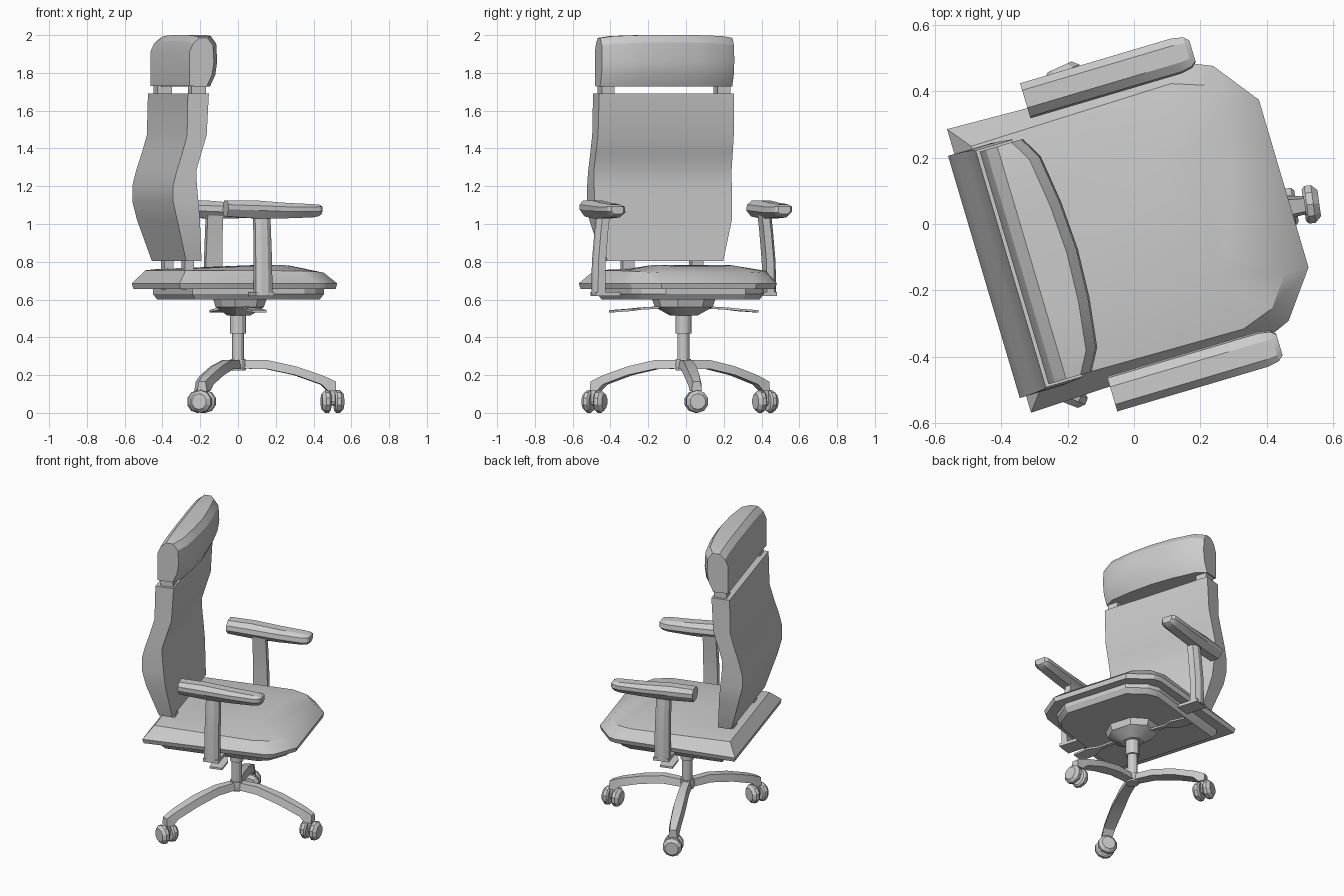
import bpy, bmesh, math
from mathutils import Matrix, Vector

cube = bpy.data.objects.get("Cube")
if cube:
    bpy.data.objects.remove(cube, do_unlink=True)

grey = bpy.data.materials.new("plain_grey")
grey.use_nodes = True
grey.diffuse_color = (0.6, 0.6, 0.6, 1)
grey.node_tree.nodes["Principled BSDF"].inputs["Base Color"].default_value = (0.6, 0.6, 0.6, 1)

# The upper chair is turned on its base; local x is forward, y is left
TURN = Matrix.Translation((0, -0.012, 0)) @ Matrix.Rotation(math.radians(16.5), 4, "Z")
parts = []


def finish(name, bm, matrix):
    bm.transform(matrix)
    bmesh.ops.recalc_face_normals(bm, faces=bm.faces)
    mesh = bpy.data.meshes.new(name)
    bm.to_mesh(mesh)
    bm.free()
    mesh.materials.append(grey)
    obj = bpy.data.objects.new(name, mesh)
    bpy.context.collection.objects.link(obj)
    parts.append(obj)


def loft(name, rings, matrix=TURN):
    """Skin a run of equal-length rings and cap both ends."""
    bm = bmesh.new()
    loops = [[bm.verts.new(p) for p in ring] for ring in rings]
    for a, b in zip(loops, loops[1:]):
        for i in range(len(a)):
            j = (i + 1) % len(a)
            bm.faces.new((a[i], a[j], b[j], b[i]))
    bm.faces.new(loops[0])
    bm.faces.new(loops[-1])
    finish(name, bm, matrix)


def rect(x, y, z, hx, hy):
    return [(x + sx * hx, y + sy * hy, z) for sx, sy in ((-1, -1), (1, -1), (1, 1), (-1, 1))]


def circle(r, z, n=12):
    return [(r * math.cos(2 * math.pi * i / n), r * math.sin(2 * math.pi * i / n), z) for i in range(n)]


def plan(half):
    """Mirror a half outline of (x, y, z) into a closed ring."""
    return half + [(x, -y, z) for x, y, z in reversed(half)]


# Seat cushion with sloping rim and a crowned top
rim = [(-0.455, 0.445), (0.32, 0.42), (0.367, 0.40), (0.47, 0.263)]
loft("seat_cushion", [
    plan([(x * 0.985, y * 0.98, 0.656) for x, y in rim]),
    plan([(x, y, 0.685) for x, y in rim]),
    plan([(-0.40, 0.375, 0.755), (0.23, 0.385, 0.752), (0.33, 0.35, 0.748), (0.397, 0.26, 0.742)]),
    plan([(-0.38, 0.20, 0.762), (0.14, 0.22, 0.782), (0.20, 0.20, 0.782), (0.25, 0.15, 0.778)]),
])
pan = [(-0.36, 0.37), (0.26, 0.365), (0.33, 0.33), (0.41, 0.22)]
loft("seat_pan", [plan([(x * s, y * s, z) for x, y in pan]) for s, z in ((1, 0.665), (1, 0.63), (0.95, 0.6))])

# Backrest: rear and front depth with half width at each height
back = [(0.805, -0.385, -0.30, 0.32), (1.02, -0.45, -0.325, 0.375), (1.12, -0.475, -0.335, 0.38),
        (1.2, -0.475, -0.343, 0.38), (1.28, -0.455, -0.347, 0.38), (1.37, -0.425, -0.32, 0.378),
        (1.47, -0.396, -0.288, 0.375), (1.69, -0.391, -0.275, 0.372)]
loft("backrest", [rect((r + f) / 2, -0.013, z, (f - r) / 2, w) for z, r, f, w in back])

# Headrest, bulging forward in the middle
rings = []
for y, front, top in ((-0.365, -0.245, 1.985), (-0.30, -0.208, 1.995), (-0.15, -0.188, 2.0), (0, -0.18, 2.0),
                      (0.15, -0.188, 2.0), (0.30, -0.208, 1.995), (0.365, -0.245, 1.985)):
    rings.append([(u, y - 0.013, z) for u, z in (
        (-0.38, 1.73), (-0.38, 1.91), (-0.36, top - 0.03), (-0.325, top), (front - 0.035, top),
        (front - 0.005, top - 0.04), (front, 1.86), (front - 0.01, 1.79), (front - 0.04, 1.727))])
loft("headrest", rings)

for side, label in ((1, "left"), (-1, "right")):
    # Struts joining seat, back and headrest
    loft(label + "_back_strut", [rect(-0.34, side * 0.19 - 0.02, z, 0.025, 0.032) for z in (0.65, 0.85)])
    loft(label + "_headrest_strut", [rect(-0.325, side * 0.32 - 0.013, z, 0.04, 0.035) for z in (1.66, 1.75)])

    # Arm pad, straight at the rear and narrowed at the tip
    pad = []
    for x, w, low, top in ((-0.205, 0.055, 1.04, 1.125), (-0.05, 0.055, 1.03, 1.125), (0.12, 0.055, 1.03, 1.112),
                           (0.27, 0.055, 1.035, 1.105), (0.305, 0.048, 1.042, 1.102), (0.32, 0.034, 1.052, 1.092)):
        mid = (low + top) / 2
        pad.append([(x, side * (0.46 + k * w), z) for k, z in (
            (-1, mid - 0.01), (-0.9, mid + 0.02), (-0.4, top), (0.6, top),
            (1, mid + 0.02), (1, mid - 0.005), (0.5, low), (-0.5, low))])
    loft(label + "_arm_pad", pad)

    # Arm upright with ridged outer face, and its foot bracket
    upright = []
    for z, y, h in ((0.625, 0.475, 0.046), (0.8, 0.472, 0.045), (0.96, 0.458, 0.043), (1.05, 0.448, 0.042)):
        upright.append([(dx * h, side * (y + dy), z) for dx, dy in (
            (-1, -0.028), (1, -0.028), (1, 0.012), (0.4, 0.03), (-0.4, 0.03), (-1, 0.012))])
    loft(label + "_arm_upright", upright)
    loft(label + "_arm_bracket", [rect(0, side * 0.40, z, 0.05, 0.10) for z in (0.62, 0.64)])

    # Adjusting lever with a wider paddle end
    loft(label + "_lever", [[(s * w, side * y, z + t) for s, t in ((-1, -0.006), (1, -0.006), (1, 0.006), (-1, 0.006))]
                            for y, w, z in ((0.10, 0.012, 0.56), (0.24, 0.014, 0.552),
                                            (0.30, 0.045, 0.545), (0.40, 0.04, 0.538))])

# Tilt mechanism under the seat
housing = [(-0.11, 0.07), (-0.06, 0.15), (0.06, 0.15), (0.13, 0.07)]
loft("tilt_mechanism", [plan([(x * s, y * s, z) for x, y in housing])
                        for s, z in ((0.45, 0.515), (0.95, 0.56), (1.05, 0.605))])

# Gas column and hub
HUB = Vector((0, -0.014, 0))
ON_HUB = Matrix.Translation(HUB)
loft("column_sleeve", [circle(0.042, 0.42), circle(0.042, 0.53)], ON_HUB)
loft("column_piston", [circle(0.032, 0.25), circle(0.032, 0.43)], ON_HUB)
loft("base_hub", [circle(0.04, 0.225), circle(0.045, 0.25), circle(0.04, 0.285)], ON_HUB)

# Three arched legs, each ending in a twin-wheel caster
leg_side = [(0.0, 0.235, 0.28, 0.03), (0.15, 0.232, 0.28, 0.034), (0.3, 0.2, 0.247, 0.04),
            (0.44, 0.15, 0.2, 0.036), (0.475, 0.115, 0.185, 0.032), (0.515, 0.115, 0.165, 0.028)]
for n, end in enumerate(((0.5, 0.055), (-0.2, 0.42), (-0.185, -0.485)), 1):
    reach = Vector((end[0], end[1], 0)) - HUB
    frame = ON_HUB @ Matrix.Rotation(math.atan2(reach.y, reach.x), 4, "Z")
    stretch = reach.length / 0.5
    loft(f"leg_{n}", [[(x * stretch, -w, lo), (x * stretch, w, lo), (x * stretch, w * 0.7, hi),
                       (x * stretch, -w * 0.7, hi)] for x, lo, hi, w in leg_side], frame)
    hub_frame = frame @ Matrix.Translation((reach.length, 0, 0.06)) @ Matrix.Rotation(math.pi / 2, 4, "Y")
    loft(f"caster_axle_{n}", [circle(0.022, -0.03, 8), circle(0.022, 0.03, 8)], hub_frame)
    loft(f"caster_stem_{n}", [rect(reach.length - 0.002, 0, z, 0.012, 0.02) for z in (0.06, 0.13)], frame)
    for s, label in ((-1, "inner"), (1, "outer")):
        loft(f"caster_{label}_wheel_{n}", [circle(r, s * d, 10) for r, d in (
            (0.05, 0.011), (0.06, 0.02), (0.06, 0.04), (0.042, 0.058))], hub_frame)

# Smooth gentle curves, keep hard edges
bpy.ops.object.select_all(action="DESELECT")
for obj in parts:
    obj.select_set(True)
bpy.context.view_layer.objects.active = parts[0]
bpy.ops.object.shade_smooth_by_angle(angle=math.radians(25))
